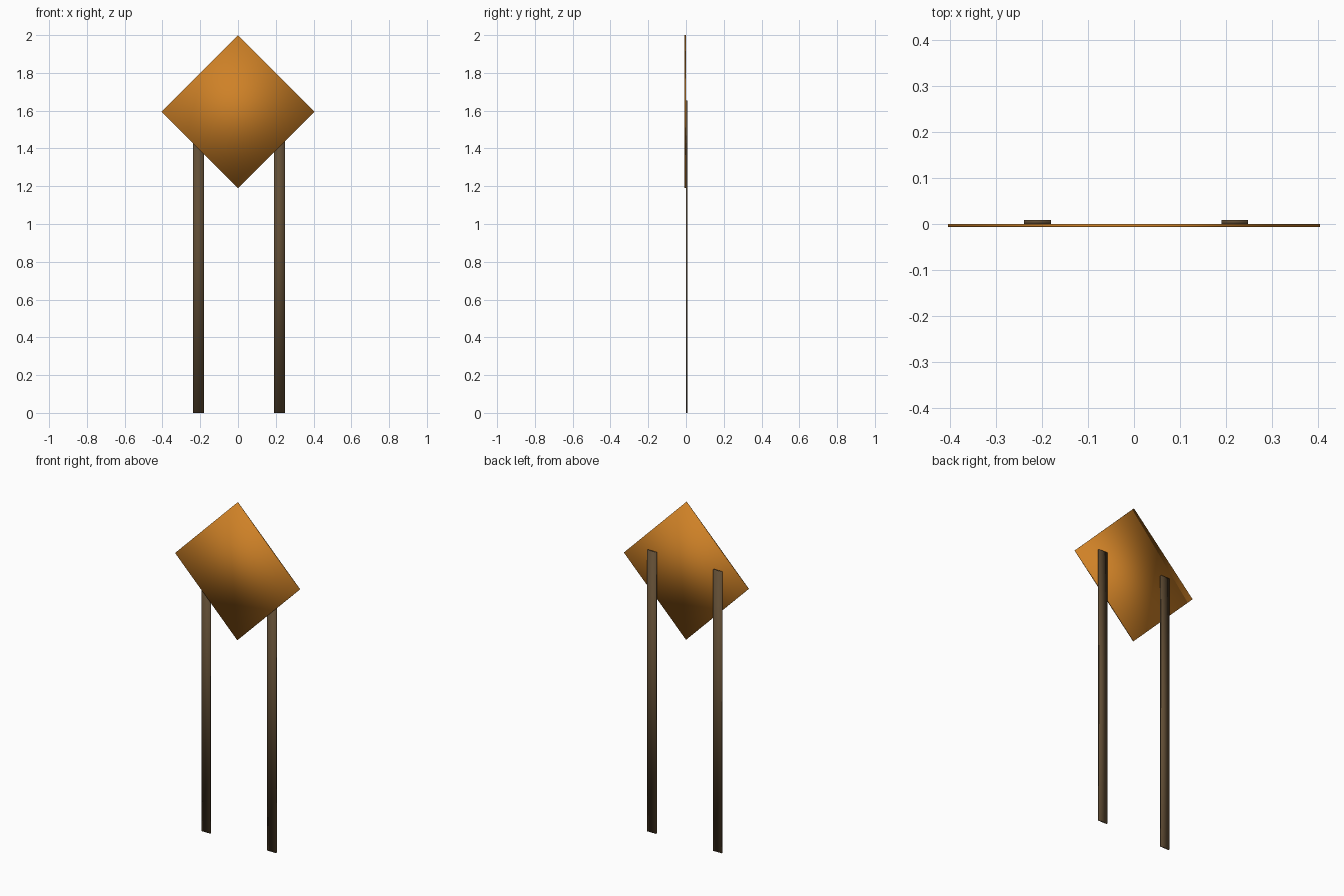
import bpy, bmesh, math

if "Cube" in bpy.data.objects:
    bpy.data.objects.remove(bpy.data.objects["Cube"])


def material(name, color):
    m = bpy.data.materials.new(name)
    m.diffuse_color = (*color, 1)
    m.use_nodes = True
    m.node_tree.nodes["Principled BSDF"].inputs["Base Color"].default_value = m.diffuse_color
    return m


def prism(name, profile, y0, y1, mat):
    """Extrude an x-z outline from y0 to y1."""
    bm = bmesh.new()
    face = bm.faces.new([bm.verts.new((x, y0, z)) for x, z in profile])
    ext = bmesh.ops.extrude_face_region(bm, geom=[face])
    for v in ext["geom"]:
        if isinstance(v, bmesh.types.BMVert):
            v.co.y = y1
    bmesh.ops.recalc_face_normals(bm, faces=bm.faces)
    for f in bm.faces:
        f.smooth = True  # original has softened normals across the slabs
    me = bpy.data.meshes.new(name)
    bm.to_mesh(me)
    bm.free()
    me.materials.append(mat)
    ob = bpy.data.objects.new(name, me)
    bpy.context.collection.objects.link(ob)
    return ob


orange = material("sign orange", (0.62, 0.22, 0.02))
brown = material("post brown", (0.12, 0.075, 0.035))

# Diamond sign panel
R, CZ = 0.405, 1.595
prism("sign_panel", [(R * math.cos(k * math.pi / 2), CZ + R * math.sin(k * math.pi / 2))
                     for k in range(4)], -0.007, 0.0, orange)

# Two posts behind the panel
for name, x0, x1 in (("left_post", -0.239, -0.181), ("right_post", 0.19, 0.248)):
    prism(name, [(x0, 0), (x1, 0), (x1, 1.655), (x0, 1.655)], 0.0, 0.009, brown)
